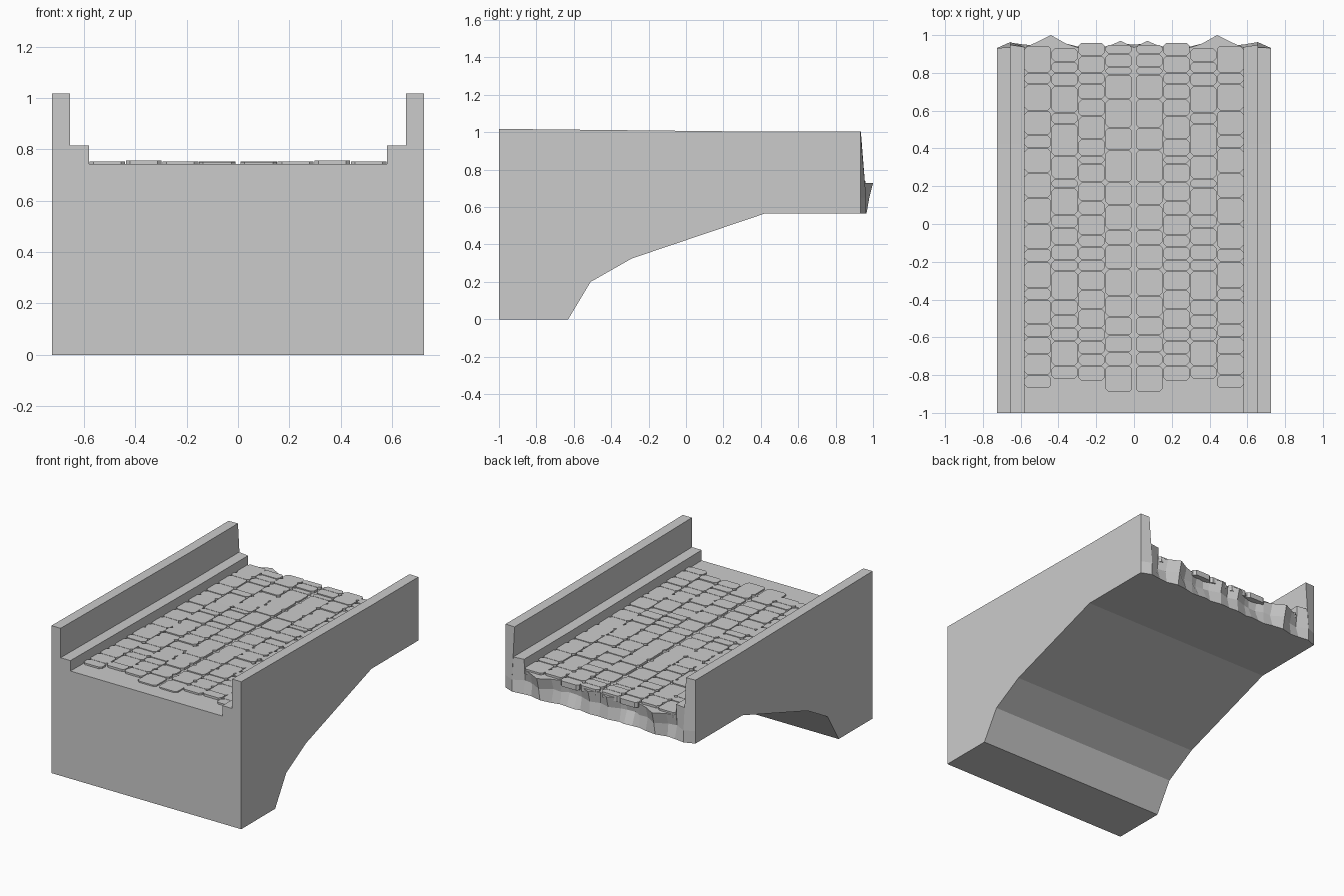
import bpy, bmesh, random

if "Cube" in bpy.data.objects:
    bpy.data.objects.remove(bpy.data.objects["Cube"])

random.seed(4)


def new_object(name, bm):
    bmesh.ops.recalc_face_normals(bm, faces=bm.faces)
    flat = [f for f in bm.faces if f.calc_area() < 1e-7]
    bmesh.ops.delete(bm, geom=flat, context='FACES_ONLY')
    mesh = bpy.data.meshes.new(name)
    bm.to_mesh(mesh)
    bm.free()
    ob = bpy.data.objects.new(name, mesh)
    bpy.context.collection.objects.link(ob)
    return ob


# Surfaces slope gently down to y = 0.42, then run level
def rise(y):
    return 0.015 * max(0.0, (0.42 - y) / 1.42)


# Bridge body: lengthwise sections lofted across the width
UNDERSIDE = [(-1, 0), (-0.63, 0), (-0.51, 0.20), (-0.29, 0.325), (0.42, 0.565)]
DECK, LEDGE, WALL = 0.728, 0.80, 1.003
# x, top height, broken-end y at top / middle / bottom
STATIONS = [
    (0.0, DECK, 0.935, 0.93, 0.95),
    (0.07, DECK, 0.97, 0.95, 0.955),
    (0.15, DECK, 0.935, 0.922, 0.94),
    (0.19, DECK, 0.92, 0.915, 0.95),
    (0.25, DECK, 0.93, 0.91, 0.945),
    (0.30, DECK, 0.935, 0.935, 0.94),
    (0.36, DECK, 0.955, 0.93, 0.955),
    (0.44, DECK, 1.0, 0.98, 0.965),
    (0.52, DECK, 0.96, 0.935, 0.945),
    (0.58, DECK, 0.935, 0.925, 0.95),
    (0.58, LEDGE, 0.937, 0.925, 0.95),
    (0.655, LEDGE, 0.948, 0.963, 0.96),
    (0.655, WALL, 0.935, 0.963, 0.96),
    (0.725, WALL, 0.932, 0.932, 0.932),
]


def build_body():
    bm = bmesh.new()
    cache = {}

    def vert(p):
        key = tuple(round(c, 4) for c in p)
        if key not in cache:
            cache[key] = bm.verts.new(p)
        return cache[key]

    full = [(-s[0], *s[1:]) for s in reversed(STATIONS[1:])] + STATIONS
    rings = []
    for x, top, y_top, y_mid, y_low in full:
        profile = UNDERSIDE + [(y_low, 0.565), (y_mid, 0.65), (y_top, top),
                               (0.42, top), (-1, top + rise(-1))]
        rings.append([vert((x, y, z)) for y, z in profile])
    n = len(rings[0])
    for a, b in zip(rings, rings[1:]):
        for i in range(n):
            j = (i + 1) % n
            corners = list(dict.fromkeys((a[i], a[j], b[j], b[i])))
            if len(corners) > 2:
                bm.faces.new(corners)
    bm.faces.new(rings[0])
    bm.faces.new(rings[-1])
    return new_object("bridge_body", bm)


build_body()

# Paving: four columns of chamfered stones, mirrored to the other side
COLUMNS = [
    (0.008, 0.153, [-0.89, -0.75, -0.68, -0.59, -0.49, -0.38, -0.24, -0.11, -0.03,
                    0.10, 0.22, 0.39, 0.51, 0.66, 0.79, 0.83, 0.90, 0.95]),
    (0.153, 0.296, [-0.83, -0.75, -0.69, -0.62, -0.55, -0.45, -0.35, -0.25, -0.19, -0.12,
                    -0.06, 0.05, 0.12, 0.22, 0.32, 0.36, 0.45, 0.57, 0.66, 0.74, 0.80,
                    0.89, 0.96]),
    (0.296, 0.438, [-0.82, -0.75, -0.62, -0.55, -0.48, -0.40, -0.25, -0.19, -0.11, -0.02,
                    0.05, 0.19, 0.24, 0.36, 0.53, 0.59, 0.73, 0.80, 0.86, 0.93]),
    (0.438, 0.58, [-0.87, -0.80, -0.69, -0.60, -0.53, -0.40, -0.34, -0.20, -0.13, 0.0,
                   0.14, 0.27, 0.40, 0.47, 0.60, 0.74, 0.80, 0.945]),
]


def add_stone(bm, x0, x1, y0, y1, lift):
    c, g = 0.016, 0.0015
    x0, x1, y0, y1 = x0 + g, x1 - g, y0 + g, y1 - g
    outline = [(x0 + c, y0), (x1 - c, y0), (x1, y0 + c), (x1, y1 - c),
               (x1 - c, y1), (x0 + c, y1), (x0, y1 - c), (x0, y0 + c)]
    low = [bm.verts.new((x, y, DECK - 0.025 + rise(y))) for x, y in outline]
    high = [bm.verts.new((x, y, DECK + lift + rise(y))) for x, y in outline]
    bm.faces.new(low[::-1])
    bm.faces.new(high)
    for i in range(8):
        j = (i + 1) % 8
        bm.faces.new((low[i], low[j], high[j], high[i]))


bm = bmesh.new()
for x0, x1, cuts in COLUMNS:
    for y0, y1 in zip(cuts, cuts[1:]):
        add_stone(bm, x0, x1, y0, y1, random.choice((0.009, 0.012, 0.015)))
stones = new_object("paving_stones", bm)
mirror = stones.modifiers.new("mirror", 'MIRROR')
mirror.use_mirror_merge = False
